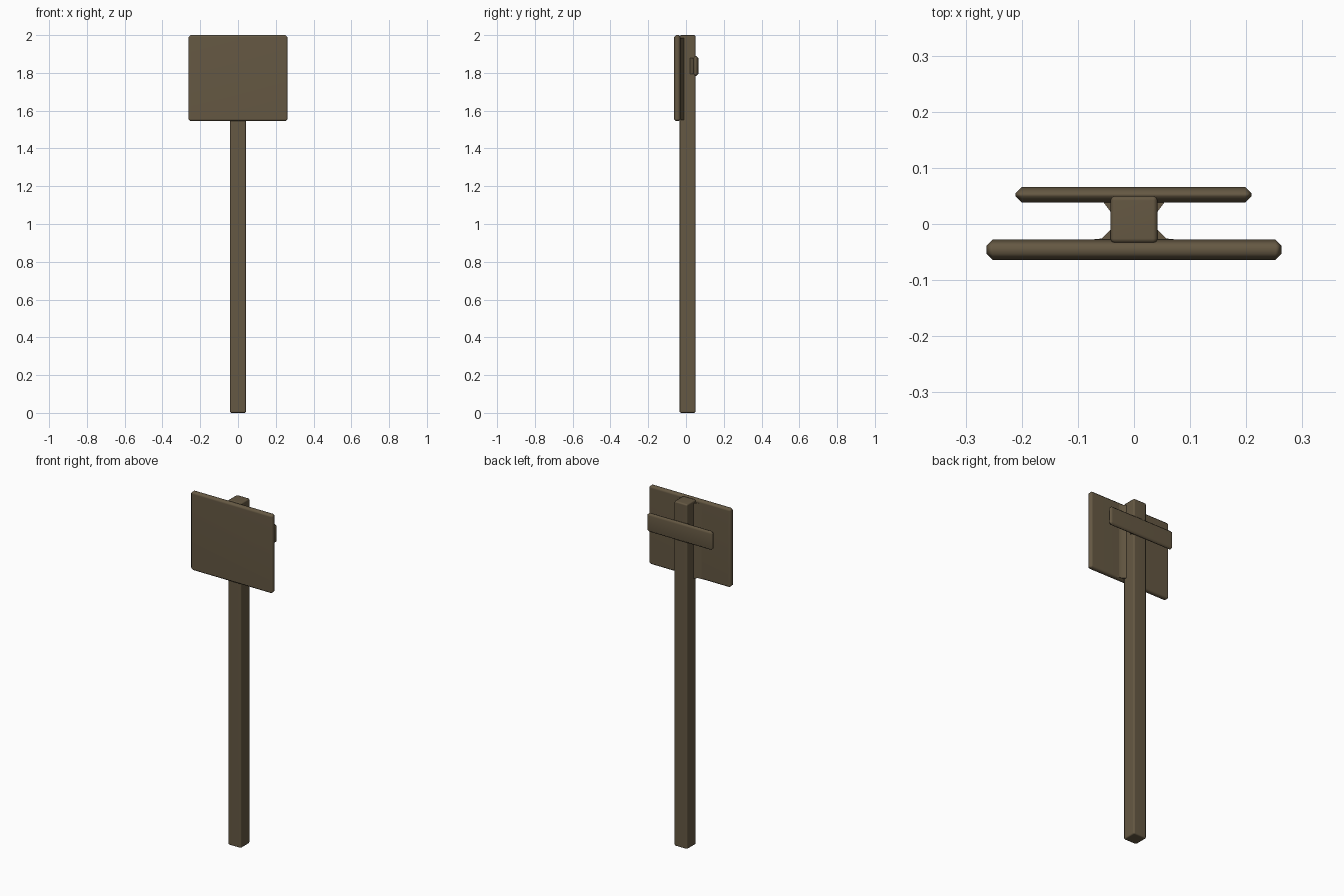
import bpy, bmesh

if "Cube" in bpy.data.objects:
    bpy.data.objects.remove(bpy.data.objects["Cube"])

wood = bpy.data.materials.new("dark brown wood")
wood.diffuse_color = (0.13, 0.098, 0.056, 1)
wood.use_nodes = True
wood.node_tree.nodes["Principled BSDF"].inputs["Base Color"].default_value = wood.diffuse_color


def finish(bm, name):
    bmesh.ops.recalc_face_normals(bm, faces=bm.faces)
    mesh = bpy.data.meshes.new(name)
    bm.to_mesh(mesh)
    bm.free()
    mesh.materials.append(wood)
    obj = bpy.data.objects.new(name, mesh)
    bpy.context.collection.objects.link(obj)
    bpy.ops.object.select_all(action='DESELECT')
    obj.select_set(True)
    bpy.context.view_layer.objects.active = obj
    bpy.ops.object.shade_smooth_by_angle(angle=0.9)
    return obj


def board(name, low, high, bevel, segments=1):
    """Box between two corners with worn, chamfered edges."""
    bm = bmesh.new()
    bmesh.ops.create_cube(bm, size=1)
    for v in bm.verts:
        v.co = [(a + b) / 2 + c * (b - a) for a, b, c in zip(low, high, v.co)]
    bmesh.ops.bevel(bm, geom=bm.edges[:], offset=bevel, segments=segments,
                    profile=0.5, affect='EDGES')
    obj = finish(bm, name)
    mod = obj.modifiers.new("weighted normals", 'WEIGHTED_NORMAL')
    mod.keep_sharp = True
    return obj


def fillet(name, profile, z0, z1):
    """Upright wedge filling the corner between the post and a board."""
    bm = bmesh.new()
    face = bm.faces.new([bm.verts.new((x, y, z0)) for x, y in profile])
    new = bmesh.ops.extrude_face_region(bm, geom=[face])["geom"]
    for v in new:
        if isinstance(v, bmesh.types.BMVert):
            v.co.z = z1
    return finish(bm, name)


# Upright post
board("post", (-0.042, -0.034, 0), (0.042, 0.05, 2.0), 0.008, 2)

# Front sign panel
board("sign_panel", (-0.263, -0.064, 1.545), (0.263, -0.028, 2.0), 0.011)

# Rear cross bar
board("cross_bar", (-0.211, 0.038, 1.783), (0.209, 0.066, 1.89), 0.011)

# Corner fillets on both sides of the post
for side, label in ((-1, "left"), (1, "right")):
    panel_corner = [(0.035, -0.03), (0.035, -0.008), (0.042, -0.01),
                    (0.058, -0.026), (0.09, -0.029)]
    bar_corner = [(0.035, 0.042), (0.035, 0.02), (0.042, 0.022),
                  (0.054, 0.038), (0.08, 0.041)]
    fillet(label + "_panel_fillet",
           [(side * x, y) for x, y in panel_corner], 1.55, 1.985)
    fillet(label + "_bar_fillet",
           [(side * x, y) for x, y in bar_corner], 1.795, 1.878)
